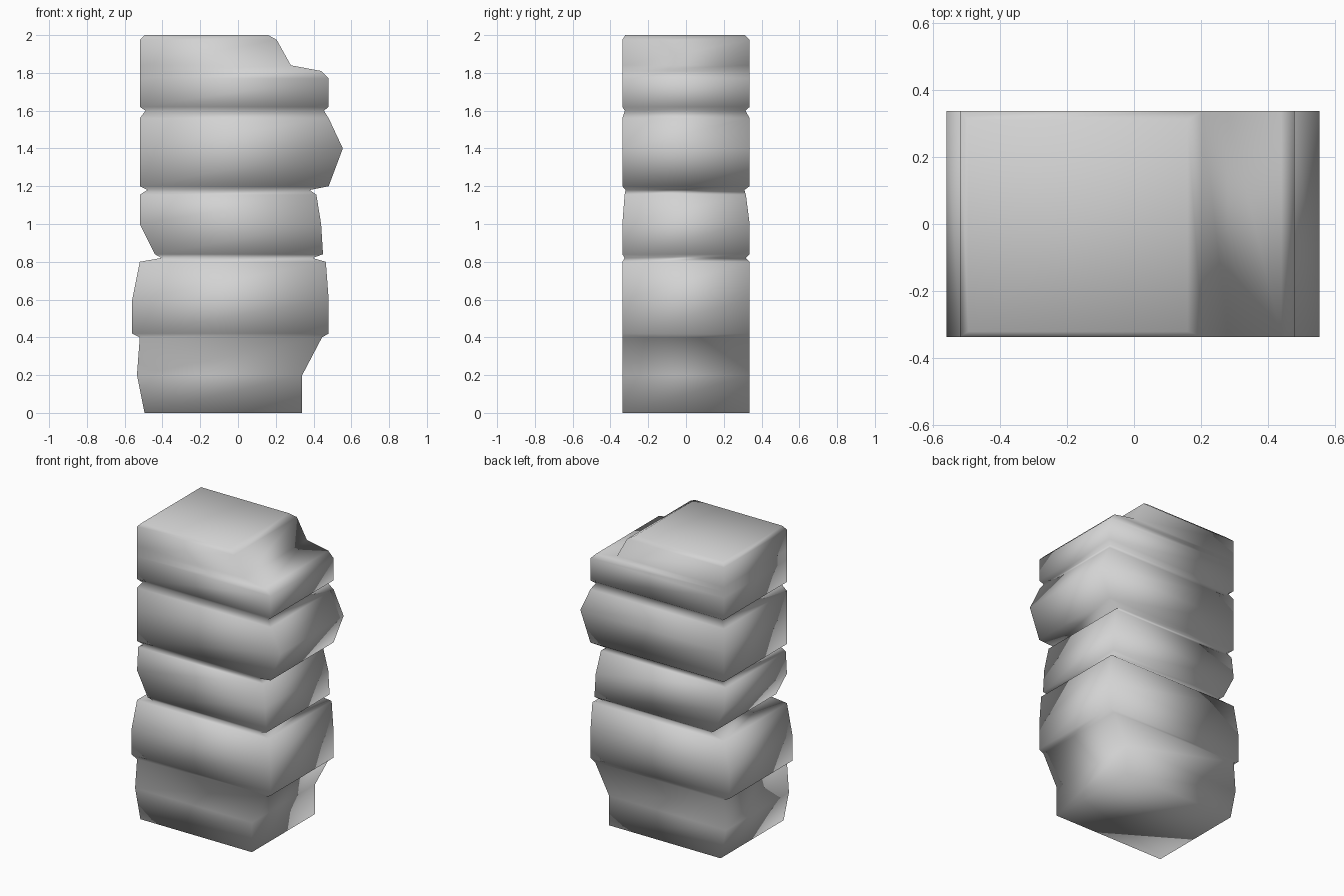
import bpy
import bmesh

default_cube = bpy.data.objects.get("Cube")
if default_cube:
    bpy.data.objects.remove(default_cube, do_unlink=True)

HALF_DEPTH = 0.337

# Each course of stone lists rings as (height, left edge, right edge, back inset)
base_course = [
    (0, -.495, .34, 0),
    (.2, -.535, .34, 0),
    (.4, -.52, .445, 0),
]
lower_course = [
    (.42, -.56, .48, 0),
    (.6, -.56, .48, 0),
    (.8, -.52, .465, 0),
    (.82, -.405, .395, .02),
]
middle_course = [
    (.84, -.44, .45, 0),
    (1, -.52, .44, 0),
    (1.155, -.52, .415, .02),
    (1.18, -.48, .38, .028),
]
upper_course = [
    (1.2, -.52, .48, 0),
    (1.4, -.52, .555, 0),
    (1.56, -.52, .48, 0),
    (1.6, -.49, .455, .022),
]
stepped_cap = [
    (1.62, -.52, .48, 0),
    (1.77, -.52, .48, 0),
    (1.81, -.52, .44, 0),
    (1.84, -.52, .28, 0),
    (1.975, -.52, .205, 0),
    (2, -.495, .16, .026),
]


def make_material(name, colour):
    material = bpy.data.materials.new(name)
    material.use_nodes = True
    material.diffuse_color = colour
    shader = next(n for n in material.node_tree.nodes if n.type == "BSDF_PRINCIPLED")
    shader.inputs["Base Color"].default_value = colour
    return material


def add_ring(bm, height, left, right, inset):
    """Four corners of one horizontal section, anticlockwise from above."""
    front = -HALF_DEPTH + inset * 0.6
    back = HALF_DEPTH - inset
    corners = [(left, front), (right, front), (right, back), (left, back)]
    return [bm.verts.new((x, y, height)) for x, y in corners]


def loft(name, sections, material):
    bm = bmesh.new()
    rings = [add_ring(bm, *section) for section in sections]
    for lower, upper in zip(rings, rings[1:]):
        for i in range(4):
            j = (i + 1) % 4
            bm.faces.new((lower[i], lower[j], upper[j], upper[i]))
    bm.faces.new(reversed(rings[0]))
    bm.faces.new(rings[-1])
    bmesh.ops.recalc_face_normals(bm, faces=bm.faces[:])
    # Soft, worn stone: every face is smooth shaded
    for face in bm.faces:
        face.smooth = True
    mesh = bpy.data.meshes.new(name)
    bm.to_mesh(mesh)
    bm.free()
    mesh.materials.append(material)
    obj = bpy.data.objects.new(name, mesh)
    bpy.context.collection.objects.link(obj)
    return obj


# Courses share one skin so the shading flows through the seams
stone = make_material("pale grey stone", (0.65, 0.65, 0.65, 1))
courses = base_course + lower_course + middle_course + upper_course + stepped_cap
loft("stone_pillar", courses, stone)
